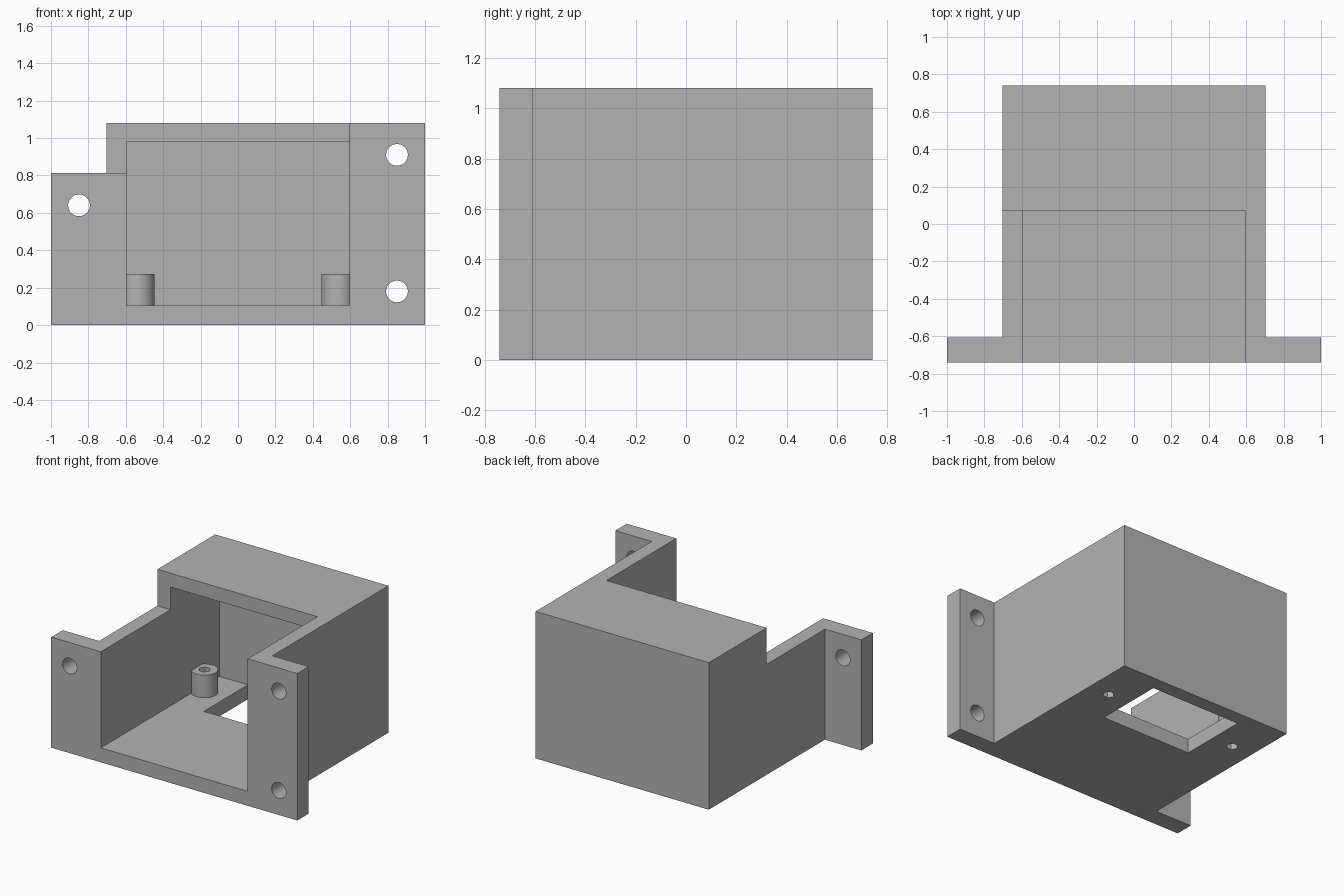
import bpy
from math import pi, radians

scene = bpy.context.scene
old = bpy.data.objects.get("Cube")
if old:
    bpy.data.objects.remove(old)

grey = bpy.data.materials.new("plain_grey")
grey.use_nodes = True
color = (0.45, 0.45, 0.45, 1)
grey.diffuse_color = color
bsdf = grey.node_tree.nodes["Principled BSDF"]
bsdf.inputs["Base Color"].default_value = color

# Main dimensions
OUT, INN = 0.704, 0.597              # outer and inner half widths
FRONT, BACK, INBACK = -0.74, 0.74, 0.636
TOP, LOW, FLOOR, CEIL = 1.08, 0.812, 0.106, 0.978
ROOF_Y = 0.07                        # front edge of the roof
FLANGE_Y = -0.607                    # rear face of the flanges
FAR = 2.0                            # cutter overshoot


def box(name, x, y, z):
    """Box from three (low, high) ranges."""
    ranges = (x, y, z)
    bpy.ops.mesh.primitive_cube_add(size=1, location=[(a + b) / 2 for a, b in ranges])
    ob = bpy.context.object
    ob.name = name
    ob.scale = [b - a for a, b in ranges]
    bpy.ops.object.transform_apply(location=True, rotation=True, scale=True)
    ob.data.materials.append(grey)
    return ob


def cylinder(name, loc, r, depth, sides=48, tilt=0, spin=0):
    bpy.ops.mesh.primitive_cylinder_add(vertices=sides, radius=r, depth=depth,
                                        location=loc, rotation=(tilt, 0, spin))
    ob = bpy.context.object
    ob.name = name
    bpy.ops.object.transform_apply(location=True, rotation=True, scale=True)
    ob.data.materials.append(grey)
    return ob


def combine(target, tool, operation):
    """Apply a boolean and discard the tool object."""
    bpy.ops.object.select_all(action="DESELECT")
    bpy.context.view_layer.objects.active = target
    target.select_set(True)
    mod = target.modifiers.new(operation.lower(), "BOOLEAN")
    mod.operation = operation
    mod.solver = "EXACT"
    mod.object = tool
    bpy.ops.object.modifier_apply(modifier=mod.name)
    bpy.data.objects.remove(tool)


# Outer shell with a mounting flange on each side
body = box("housing", (-OUT, OUT), (FRONT, BACK), (0, TOP))
combine(body, box("left_flange", (0.65, 1), (FRONT, FLANGE_Y), (0, TOP)), "UNION")
combine(body, box("right_flange", (-1, -0.65), (FRONT, FLANGE_Y), (0, LOW)), "UNION")

# Hollow interior, open front and top, lowered right wall
combine(body, box("cavity", (-INN, INN), (-FAR, INBACK), (FLOOR, CEIL)), "DIFFERENCE")
combine(body, box("top_opening", (-FAR, INN), (-FAR, ROOF_Y), (LOW, FAR)), "DIFFERENCE")

# Window through the floor against the back wall
combine(body, box("floor_window", (-0.365, 0.365), (0.125, INBACK), (-0.5, 0.5)), "DIFFERENCE")

# Posts partly sunk in the side walls, each with a hexagonal bore
for side in (-1, 1):
    x, y = side * 0.536, 0.377
    combine(body, cylinder("post", (x, y, 0.161), 0.09, 0.222), "UNION")
    combine(body, cylinder("post_bore", (x, y, 0.1), 0.04, 0.6, 6, spin=pi / 6), "DIFFERENCE")

# Screw holes through the flanges
for x, z in ((0.85, 0.91), (0.85, 0.18), (-0.85, 0.64)):
    combine(body, cylinder("screw_hole", (x, -0.67, z), 0.058, 0.5, tilt=pi / 2), "DIFFERENCE")

bpy.ops.object.select_all(action="DESELECT")
body.select_set(True)
bpy.context.view_layer.objects.active = body
bpy.ops.object.shade_smooth_by_angle(angle=radians(30))
